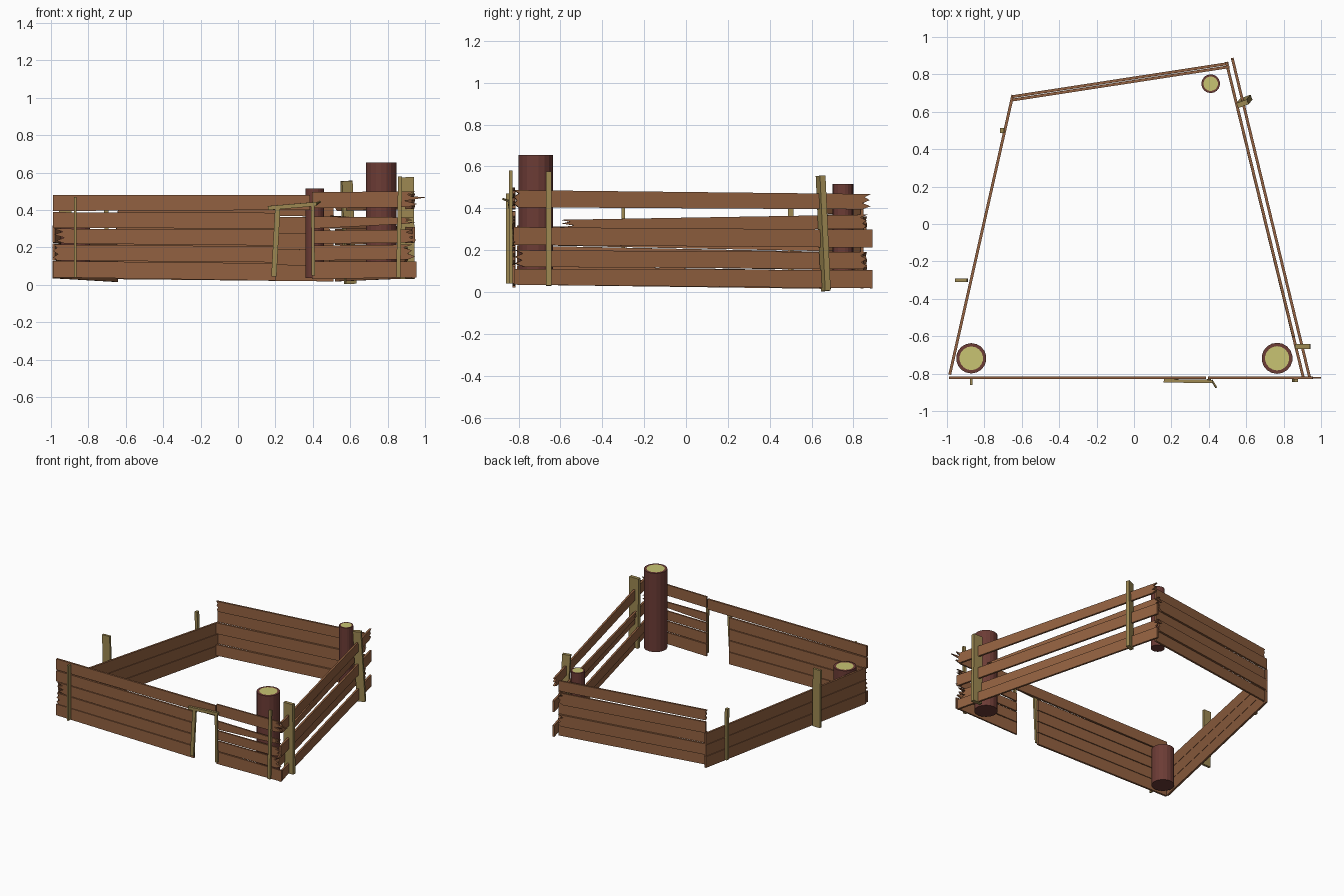
import bpy, bmesh, math, random
from mathutils import Vector

if "Cube" in bpy.data.objects:
    bpy.data.objects.remove(bpy.data.objects["Cube"])

random.seed(4)


def material(name, rgb):
    m = bpy.data.materials.new(name)
    m.diffuse_color = (*rgb, 1)
    m.use_nodes = True
    m.node_tree.nodes["Principled BSDF"].inputs["Base Color"].default_value = m.diffuse_color
    return m


PLANK = material("plank brown", (0.29, 0.12, 0.052))
BARK = material("bark red brown", (0.15, 0.045, 0.036))
CUT = material("cut wood yellow", (0.58, 0.55, 0.17))
STAKE = material("stake olive", (0.34, 0.25, 0.085))


def finish(bm, name, mats):
    bmesh.ops.recalc_face_normals(bm, faces=bm.faces[:])
    me = bpy.data.meshes.new(name)
    bm.to_mesh(me)
    bm.free()
    for m in mats:
        me.materials.append(m)
    ob = bpy.data.objects.new(name, me)
    bpy.context.collection.objects.link(ob)
    return ob


def jagged(z0, z1, amount):
    """Splintered board end: (inset, z) pairs going upward."""
    if not amount:
        return [(0, z0), (0, z1)]
    n = 5
    return [(amount * (random.uniform(0, .3) if i % 2 else random.uniform(.5, 1)),
             z0 + (z1 - z0) * i / n) for i in range(n + 1)]


def plank(name, a, b, za, zb, jag=(0, 0), t=0.015):
    """Board from a to b (plan points); za, zb = (bottom, top) at each end."""
    a, b = Vector((*a, 0)), Vector((*b, 0))
    d = (b - a).normalized()
    n = Vector((d.y, -d.x, 0)) * t
    pts = [b - d * s + Vector((0, 0, z)) for s, z in jagged(*zb, jag[1])]
    pts += [a + d * s + Vector((0, 0, z)) for s, z in reversed(jagged(*za, jag[0]))]
    bm = bmesh.new()
    f = bm.faces.new([bm.verts.new(p - n / 2) for p in pts])
    r = bmesh.ops.extrude_face_region(bm, geom=[f])
    bmesh.ops.translate(bm, vec=n, verts=[v for v in r["geom"] if isinstance(v, bmesh.types.BMVert)])
    finish(bm, name, [PLANK])


def stake(name, p, q, w, d, yaw=0):
    """Square stick from p to q, w wide and d deep."""
    p, q = Vector(p), Vector(q)
    bm = bmesh.new()
    bmesh.ops.create_cube(bm, size=1)
    for v in bm.verts:
        v.co = Vector((v.co.x * w, v.co.y * d, v.co.z * (q - p).length))
    ob = finish(bm, name, [STAKE])
    ob.location = (p + q) / 2
    ax = (q - p).normalized()
    rot = Vector((0, 0, 1)).rotation_difference(ax).to_matrix()
    from mathutils import Matrix
    ob.rotation_euler = (rot @ Matrix.Rotation(yaw, 3, 'Z')).to_euler()


def log_post(name, x, y, r, z0, z1):
    bm = bmesh.new()
    bmesh.ops.create_cone(bm, cap_ends=True, segments=18, radius1=r, radius2=r, depth=z1 - z0)
    bmesh.ops.translate(bm, vec=(x, y, (z0 + z1) / 2), verts=bm.verts[:])
    top = max(bm.faces, key=lambda f: f.calc_center_median().z)
    bmesh.ops.inset_region(bm, faces=[top], thickness=r * 0.22)
    top.material_index = 1
    finish(bm, name, [BARK, CUT])


# front wall, left of the doorway (top board runs over the doorway)
Y = -0.822
L, D = (-0.99, Y), (0.20, Y)
plank("front_left_board_1", L, D, (.04, .127), (.022, .115))
plank("front_left_board_2", L, D, (.13, .215), (.12, .205), (.04, 0))
plank("front_left_board_3", L, D, (.22, .30), (.21, .295), (.07, 0))
plank("front_left_board_4", L, D, (.305, .388), (.30, .385))
plank("front_left_board_top", L, (0.385, Y), (.395, .48), (.40, .48))

# front wall, right of the doorway
A = (0.395, Y)
for i, (za, zb, end) in enumerate([((.03, .125), (.04, .125), .955), ((.13, .21), (.135, .215), .95),
                                   ((.22, .29), (.225, .295), .96), ((.30, .365), (.325, .36), .95),
                                   ((.41, .495), (.415, .50), .96)]):
    plank(f"front_right_board_{i + 1}", A, (end, Y), za, zb, (0, .07 if i else 0), 0.012)
plank("front_right_splinter", (.90, Y), (1.0, Y), (.45, .475), (.466, .468), t=0.008)

# right wall: three outer boards and two inner boards
OUT = (.94, -.825), (.525, .888)
INN = (.905, -.82), (.493, .868)
plank("right_outer_board_1", *OUT, (.035, .11), (.018, .105))
plank("right_outer_board_2", *OUT, (.225, .31), (.212, .298))
plank("right_outer_board_3", *OUT, (.405, .487), (.395, .468), (.03, .05))
plank("right_inner_board_1", *INN, (.12, .20), (.11, .19), (.05, .05))
plank("right_inner_board_2", (.855, -.61), INN[1], (.30, .345), (.30, .37), (.09, .04))

# back wall: boards alternate between two layers
for i, (za, zb) in enumerate([((.03, .115), (.018, .105)), ((.115, .20), (.10, .19)),
                              ((.20, .285), (.185, .275)), ((.285, .37), (.27, .36)),
                              ((.375, .455), (.365, .445))]):
    o = 0.009 if i % 2 else -0.009
    plank(f"back_board_{i + 1}", (.51, .85 + o), (-.65, .672 + o), zb, za,
          (.05 if i % 2 else 0, .02 if i == 4 else 0))

# left wall, lower than the others
for i in range(3):
    plank(f"left_board_{i + 1}", (-.985, -.805), (-.648, .69),
          (.035 + .095 * i, .127 + .095 * i), (.015 + .09 * i, .102 + .09 * i))

# log posts in three corners
log_post("front_left_log", -.87, -.718, .081, .04, .33)
log_post("front_right_log", .765, -.718, .083, .04, .655)
log_post("back_right_log", .41, .75, .05, .035, .515)

# stakes pinning the walls
stake("front_left_stake", (-.87, -.845, .04), (-.87, -.845, .47), .012, .03)
stake("front_right_stake", (.857, -.838, .04), (.867, -.838, .58), .022, .016)
stake("right_front_stake", (.905, -.655, .03), (.90, -.655, .575), .08, .027)
stake("right_back_stake", (.60, .668, .005), (.58, .643, .555), .06, .028, math.radians(20))
stake("left_front_stake", (-.92, -.30, .03), (-.925, -.30, .48), .065, .018)
stake("left_back_stake", (-.70, .50, .02), (-.705, .50, .42), .022, .025)

# door frame sticks
stake("door_left_stick", (.192, -.838, .045), (.212, -.838, .41), .028, .016)
stake("door_right_stick", (.402, -.838, .05), (.40, -.838, .425), .018, .016)
stake("door_lintel", (.16, -.838, .41), (.42, -.842, .432), .022, .018, 0)
stake("door_twig", (.415, -.835, .43), (.44, -.875, .445), .008, .008)
